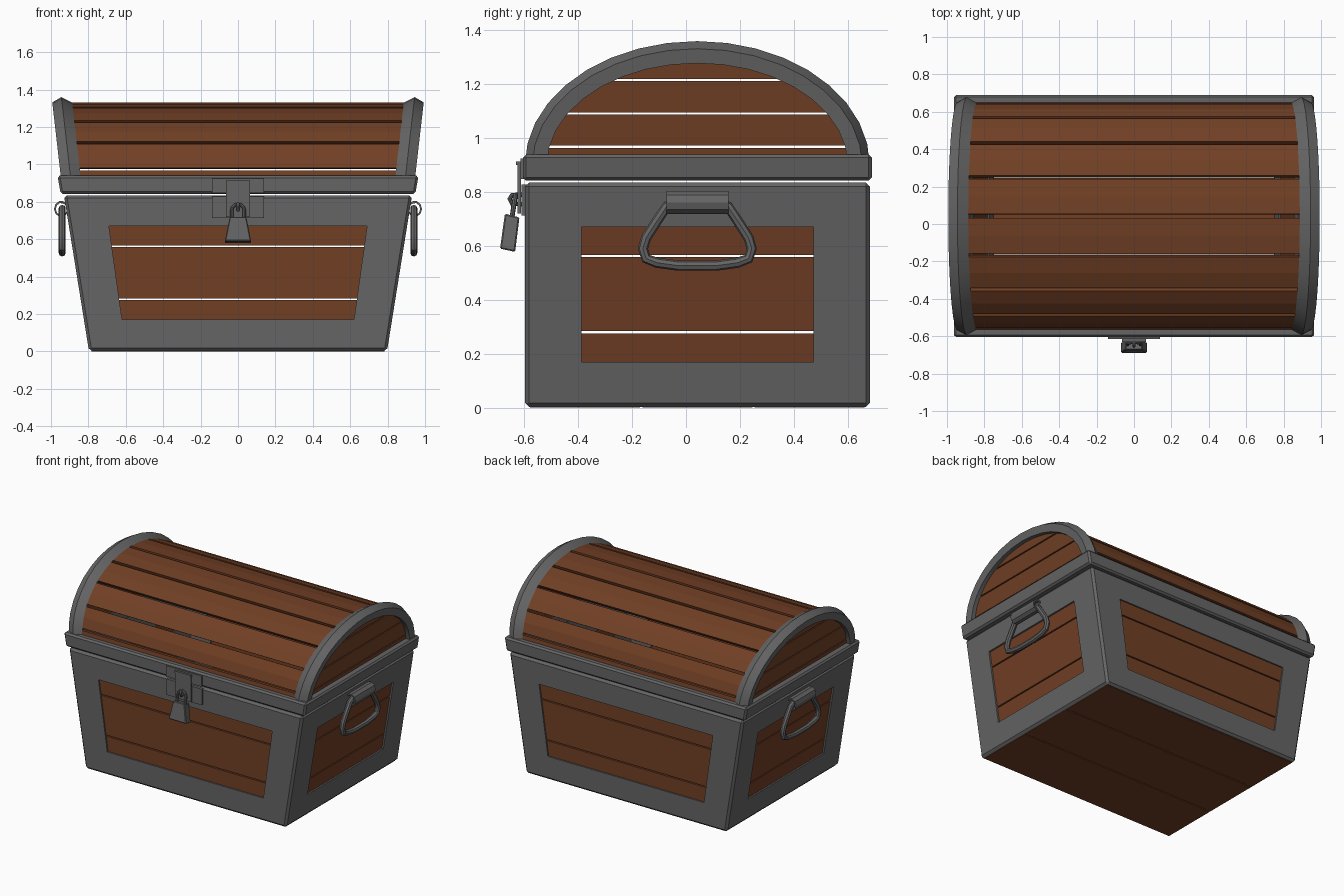
import bpy, bmesh, math
from mathutils import Vector

if "Cube" in bpy.data.objects:
    bpy.data.objects.remove(bpy.data.objects["Cube"])

def material(name, rgb):
    m = bpy.data.materials.new(name)
    m.diffuse_color = (*rgb, 1)
    m.use_nodes = True
    m.node_tree.nodes["Principled BSDF"].inputs["Base Color"].default_value = m.diffuse_color
    return m

WOOD = material("brown wood", (0.165, 0.05, 0.018))
IRON = material("grey iron", (0.13, 0.13, 0.13))
YC = 0.042                      # depth centre of the chest
GAP = 0.004                     # half gap between planks
def wall(z): return 0.797 + 0.16 * z          # half width of tapered body

def activate(ob):
    bpy.ops.object.select_all(action='DESELECT')
    ob.select_set(True)
    bpy.context.view_layer.objects.active = ob

def loft(name, rings, mat, bevel=0, smooth=False):
    """Bridge equal point loops and cap both ends."""
    bm = bmesh.new()
    vs = [[bm.verts.new(p) for p in r] for r in rings]
    n = len(vs[0])
    for a, b in zip(vs, vs[1:]):
        for i in range(n):
            j = (i + 1) % n
            bm.faces.new((a[i], a[j], b[j], b[i]))
    bm.faces.new(vs[0]); bm.faces.new(vs[-1])
    if bevel:
        bmesh.ops.bevel(bm, geom=bm.edges[:], offset=bevel, segments=1, affect='EDGES')
    bmesh.ops.recalc_face_normals(bm, faces=bm.faces)
    me = bpy.data.meshes.new(name)
    bm.to_mesh(me); bm.free()
    me.materials.append(mat)
    ob = bpy.data.objects.new(name, me)
    bpy.context.collection.objects.link(ob)
    if smooth:
        activate(ob)
        bpy.ops.object.shade_smooth_by_angle(angle=math.radians(30))
    return ob

def block(name, xlo, xhi, y0, y1, z0, z1, mat, bevel=0):
    """Box whose x limits are (at z0, at z1) pairs."""
    rings = [[(xlo[k], y0, z), (xhi[k], y0, z), (xhi[k], y1, z), (xlo[k], y1, z)]
             for k, z in ((0, z0), (1, z1))]
    return loft(name, rings, mat, bevel)

def taper(name, h0, h1, y0, y1, z0, z1, mat, bevel=0):
    return block(name, (-h0, -h1), (h0, h1), y0, y1, z0, z1, mat, bevel)

def cut(ob, cutter):
    m = ob.modifiers.new("cut", 'BOOLEAN')
    m.operation, m.solver, m.object = 'DIFFERENCE', 'EXACT', cutter
    activate(ob)
    bpy.ops.object.modifier_apply(modifier=m.name)
    bpy.data.objects.remove(cutter, do_unlink=True)

def tube(name, pts, r, cyclic):
    cu = bpy.data.curves.new(name, 'CURVE')
    cu.dimensions, cu.bevel_depth, cu.bevel_resolution = '3D', r, 2
    cu.use_fill_caps = True
    sp = cu.splines.new('POLY')
    sp.points.add(len(pts) - 1)
    for p, c in zip(sp.points, pts):
        p.co = (*c, 1)
    sp.use_cyclic_u = cyclic
    cu.materials.append(IRON)
    ob = bpy.data.objects.new(name, cu)
    bpy.context.collection.objects.link(ob)
    activate(ob)
    bpy.ops.object.convert(target='MESH')
    bpy.ops.object.shade_smooth_by_angle(angle=math.radians(40))

# Body frame: tapered shell with a window in each wall
frame = taper("body_frame", wall(0), wall(0.835), -0.598, 0.682, 0.003, 0.835, IRON, 0.015)
cut(frame, taper("cavity", wall(-.1) - .05, wall(1) - .05, -0.55, 0.634, -0.1, 1, IRON))
cut(frame, taper("front_window", 0.62, 0.69, -1, 1, 0.17, 0.67, IRON))
cut(frame, taper("side_window", 2, 2, -0.387, 0.473, 0.17, 0.67, IRON))

# Body planks behind the windows
for z0, z1 in ((0.02, 0.28), (0.28, 0.563), (0.563, 0.82)):
    a, b = z0 + GAP, z1 - GAP
    for y in (-0.588, 0.642):
        taper("wall_plank", wall(a) - .04, wall(b) - .04, y, y + 0.03, a, b, WOOD)
    for s in (1, -1):
        block("end_plank", (s * (wall(a) - .042), s * (wall(b) - .042)),
              (s * (wall(a) - .012), s * (wall(b) - .012)), -0.56, 0.644, a, b, WOOD)

# Floor planks
for i in range(3):
    y = -0.582 + i * 0.416
    taper("floor_plank", 0.782, 0.782, y + GAP, y + 0.416 - GAP, 0, 0.03, WOOD)

# Lid rim
rim = taper("lid_rim", 0.948, 0.965, -0.605, 0.69, 0.842, 0.94, IRON, 0.012)
cut(rim, taper("rim_hole", 0.88, 0.88, -0.53, 0.614, 0.5, 1.5, IRON))

def arc(t, inset):
    """Point (y, z) on the lid arch, inset from the iron bow's ridge."""
    return (YC + (0.64 - inset) * math.cos(t), 0.9 + (0.46 - inset) * math.sin(t))

# Lid planks, 20 degrees each with half planks at the rim
edges = [0] + list(range(10, 171, 20)) + [180]
for a, b in zip(edges, edges[1:]):
    ts = [math.radians(a + 1 + (b - a - 2) * k / 2) for k in range(3)]
    prof = [arc(t, 0.03) for t in ts] + [arc(t, 0.06) for t in reversed(ts)]
    loft("lid_plank", [[(x, y, z) for y, z in prof] for x in (-0.9, 0.9)], WOOD)

# Iron bows and plank ends of the lid, leaning outward
section = ((-0.055, 0.03), (0, 0), (0.052, 0.028), (0.048, 0.082), (-0.04, 0.082))
def lean(z): return 0.896 + 0.115 * (z - 0.94)
for s in (1, -1):
    rings = []
    for k in range(19):
        t = math.radians(k * 10)
        ring = []
        for dx, inset in section:
            y, z = arc(t, inset)
            ring.append((s * (lean(z) + dx), y, z))
        rings.append(ring)
    loft("lid_bow", rings, IRON, smooth=True)
    for z0, z1 in ((0.9, 0.968), (0.968, 1.092), (1.092, 1.216), (1.216, 1.3)):
        a, b = z0 + GAP, z1 - GAP
        t0, t1 = (math.asin(min(1, (z - 0.9) / 0.39)) for z in (a, b))
        half = [t0 + (t1 - t0) * k / 4 for k in range(5)]
        prof = [arc(t, 0.07) for t in half]
        prof += [(2 * YC - y, z) for y, z in reversed(prof) if abs(y - YC) > 1e-4]
        loft("lid_end_plank", [[(s * (lean(z) + d), y, z) for y, z in prof]
                               for d in (-0.01, 0.02)], WOOD)

# Side handles: rolled bracket and D-shaped ring
for s in (1, -1):
    out, inn = [], []
    for k in range(9):
        t = math.radians(150 - k * 37.5)
        for lst, r in ((out, 0.04), (inn, 0.03)):
            lst.append((s * (0.944 + r * math.cos(t)), 0.762 + r * 1.1 * math.sin(t)))
    out.insert(0, (s * 0.915, 0.81)); inn.insert(0, (s * 0.905, 0.80))
    prof = out + inn[::-1]
    loft("handle_bracket", [[(x, y, z) for x, z in prof] for y in (YC - 0.115, YC + 0.115)],
         IRON, smooth=True)
    half = [(0.07, 0.765), (0.115, 0.745), (0.155, 0.685), (0.19, 0.63), (0.202, 0.59),
            (0.19, 0.553), (0.15, 0.538), (0.07, 0.527)]
    loop = half + [(-y, z) for y, z in reversed(half)]
    tube("handle_ring", [(s * 0.94, YC + y, z) for y, z in loop], 0.019, True)

# Hasp: plates on lid and body, hinged flap and staple
taper("lid_hasp_plate", 0.14, 0.14, -0.615, -0.6, 0.848, 0.925, IRON)
taper("body_hasp_plate", 0.14, 0.14, -0.61, -0.59, 0.713, 0.828, IRON)
taper("hasp_flap", 0.063, 0.063, -0.625, -0.612, 0.72, 0.91, IRON)
taper("hasp_pin", 0.065, 0.065, -0.63, -0.612, 0.9, 0.914, IRON)
tube("staple", [(0, -0.61, 0.79), (0, -0.645, 0.79), (0, -0.655, 0.775),
                (0, -0.645, 0.755), (0, -0.61, 0.755)], 0.008, False)

# Padlock, tilted outward at the bottom
loft("padlock_body", [
    [(-w, y0, z0), (w, y0, z0), (w, y1, z1), (-w, y1, z1)]
    for w, y0, z0, y1, z1 in ((0.07, -0.69, 0.59, -0.634, 0.578),
                              (0.045, -0.672, 0.72, -0.618, 0.706))], IRON, 0.005)
arch = [(0.034, 0.7)] + [(0.034 * math.cos(math.radians(a)), 0.752 + 0.036 * math.sin(math.radians(a)))
                         for a in range(0, 181, 30)] + [(-0.034, 0.7)]
tube("padlock_shackle", [(x, -0.645 + 0.15 * (z - 0.71), z) for x, z in arch], 0.009, False)
